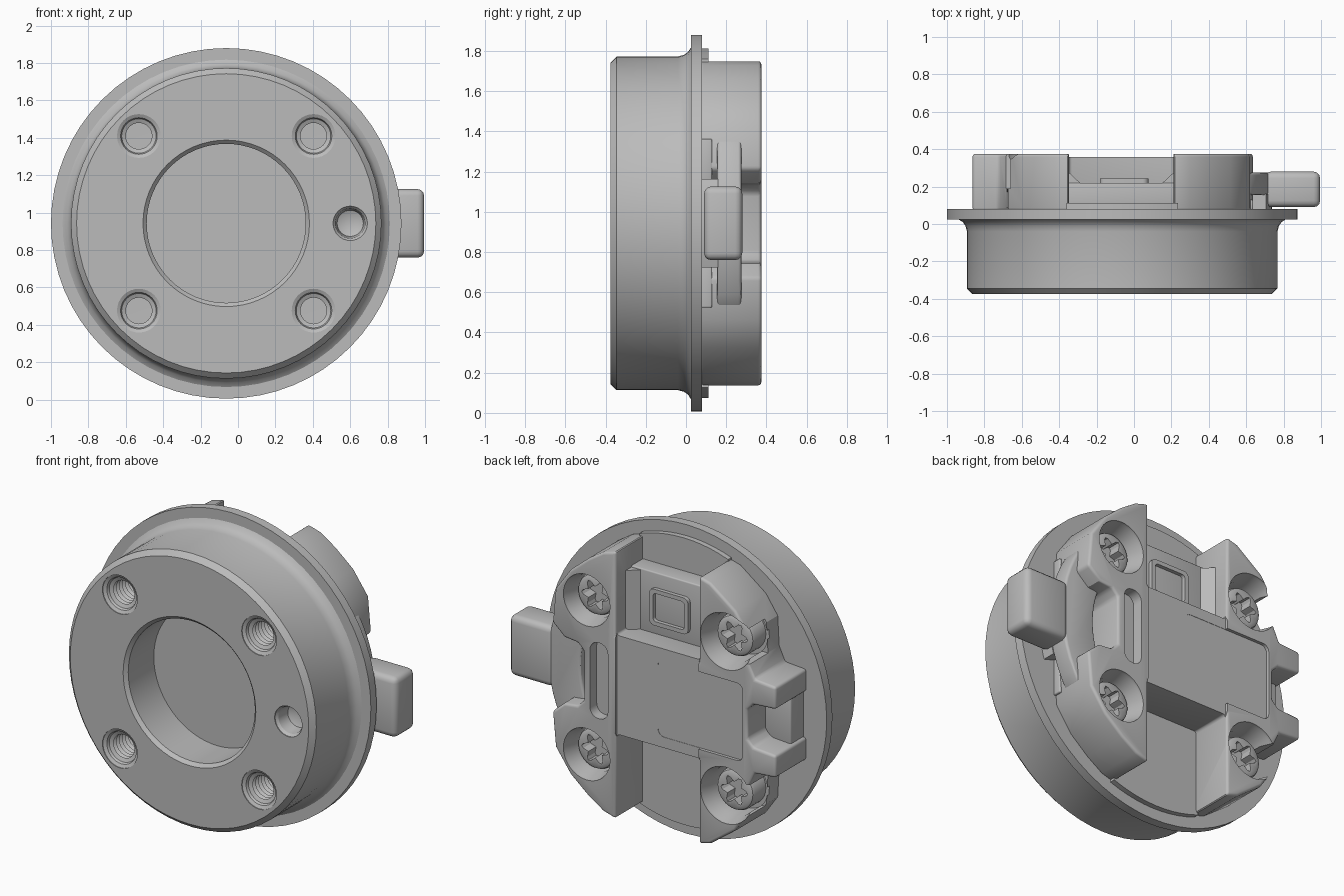
import bpy, bmesh, math
from mathutils import Vector

if "Cube" in bpy.data.objects:
    bpy.data.objects.remove(bpy.data.objects["Cube"])

CX, CZ = -0.063, 0.943      # axis of the round body
HOLE = 0.467                # screw offset from the axis
BACK = 0.375

grey = bpy.data.materials.new("plain grey")
grey.use_nodes = True
grey.diffuse_color = (0.5, 0.5, 0.5, 1)
grey.node_tree.nodes["Principled BSDF"].inputs["Base Color"].default_value = (0.5, 0.5, 0.5, 1)


def activate(ob):
    bpy.ops.object.select_all(action='DESELECT')
    ob.select_set(True)
    bpy.context.view_layer.objects.active = ob


def make(name, bm):
    bmesh.ops.recalc_face_normals(bm, faces=bm.faces)
    me = bpy.data.meshes.new(name)
    bm.to_mesh(me)
    bm.free()
    me.materials.append(grey)
    ob = bpy.data.objects.new(name, me)
    bpy.context.collection.objects.link(ob)
    return ob


def bevel(ob, width, segments=3):
    activate(ob)
    m = ob.modifiers.new("bevel", 'BEVEL')
    m.width, m.segments = width, segments
    m.limit_method, m.angle_limit = 'ANGLE', math.radians(35)
    bpy.ops.object.modifier_apply(modifier=m.name)
    return ob


def prism(name, pts, y0, y1, width=0):
    """Extrude an outline, given around the body axis, from y0 to y1."""
    bm = bmesh.new()
    face = bm.faces.new([bm.verts.new((CX + u, y0, CZ + v)) for u, v in pts])
    ext = bmesh.ops.extrude_face_region(bm, geom=[face])
    bmesh.ops.translate(bm, vec=(0, y1 - y0, 0),
                        verts=[g for g in ext["geom"] if isinstance(g, bmesh.types.BMVert)])
    ob = make(name, bm)
    return bevel(ob, width) if width else ob


def rect(u0, u1, v0, v1, r=0.0, n=5):
    if not r:
        return [(u0, v0), (u1, v0), (u1, v1), (u0, v1)]
    corners = [(u1 - r, v1 - r), (u0 + r, v1 - r), (u0 + r, v0 + r), (u1 - r, v0 + r)]
    return [(cu + r * math.cos((q + i / n) * math.pi / 2), cv + r * math.sin((q + i / n) * math.pi / 2))
            for q, (cu, cv) in enumerate(corners) for i in range(n + 1)]


def sector(r0, r1, a, n=12):
    angles = [math.radians(-a + 2 * a * i / n) for i in range(n + 1)]
    return ([(r1 * math.cos(t), r1 * math.sin(t)) for t in angles]
            + [(r0 * math.cos(t), r0 * math.sin(t)) for t in reversed(angles)])


def lathe(name, profile, u=0, v=0, steps=64):
    """Turn a (radius, y) profile around an axis parallel to y."""
    bm = bmesh.new()
    vs = [bm.verts.new((CX + u + r, y, CZ + v)) for r, y in profile]
    es = [bm.edges.new(p) for p in zip(vs, vs[1:])]
    bmesh.ops.spin(bm, geom=vs + es, cent=Vector((CX + u, 0, CZ + v)), axis=(0, 1, 0),
                   angle=2 * math.pi, steps=steps, use_duplicate=False)
    bmesh.ops.remove_doubles(bm, verts=bm.verts, dist=1e-5)
    return make(name, bm)


def cut(ob, cutters):
    for c in cutters:
        activate(ob)
        m = ob.modifiers.new("cut", 'BOOLEAN')
        m.operation, m.object, m.solver = 'DIFFERENCE', c, 'EXACT'
        bpy.ops.object.modifier_apply(modifier=m.name)
        bpy.data.objects.remove(c)


corners = [(su * HOLE, sv * HOLE) for su in (-1, 1) for sv in (-1, 1)]

# Round body with flange and front bore
body = lathe("round_body", [
    (0, -0.11), (0.425, -0.11), (0.425, -0.355), (0.445, -0.375), (0.80, -0.375),
    (0.83, -0.345), (0.83, -0.04), (0.838, -0.01), (0.852, 0.01), (0.875, 0.025),
    (0.937, 0.025), (0.937, 0.08), (0, 0.08)])

# Threaded front holes and locating dimple
thread = [(0.07 + 0.013 * (i % 2), -0.335 + 0.014 * i) for i in range(17)]
for u, v in corners:
    cut(body, [lathe("hole_cutter", [(0, -0.4), (0.117, -0.4), (0.117, -0.37), (0.098, -0.36),
                                     (0.092, -0.345)] + thread + [(0, -0.11)], u, v, 32)])
cut(body, [lathe("dimple_cutter", [(0, -0.4), (0.092, -0.4), (0.092, -0.37), (0.08, -0.355),
                                   (0.07, -0.28), (0, -0.25)], 0.663, 0, 32)])

# Groove floor plate, clipped from a disc
half = [math.radians(70 + 4 * i) for i in range(11)]
floor_pts = [(0.87 * math.cos(t), 0.87 * math.sin(t)) for t in half]
floor_pts += [(-u, -v) for u, v in floor_pts]
prism("groove_floor", floor_pts, 0.07, 0.112)

# H-shaped rear housing, upper half mirrored to the lower half
upper = [(0.49, 0.15), (0.53, 0.19), (0.62, 0.20), (0.70, 0.27), (0.68, 0.48), (0.58, 0.62),
         (0.46, 0.72), (0.36, 0.785), (0.275, 0.81), (0.275, 0.30), (-0.285, 0.30),
         (-0.285, 0.81), (-0.36, 0.79), (-0.53, 0.665), (-0.61, 0.55), (-0.62, 0.37),
         (-0.66, 0.285), (-0.80, 0.275), (-0.80, 0.14), (-0.65, 0.13), (-0.61, 0.09)]
outline = upper + [(u, -v) for u, v in reversed(upper)]
housing = prism("rear_housing", outline, 0.07, BACK, 0.016)

# Shallow centre recess, side slot and screw counterbores
cut(housing, [prism("recess_cutter", rect(-0.285, 0.275, -0.5, 0.5), 0.358, 0.5),
              prism("recess_end_cutter", rect(-0.58, 0.0, -0.235, 0.235, 0.04), 0.356, 0.5),
              prism("slot_cutter", rect(0.325, 0.445, -0.23, 0.23, 0.055), 0.31, 0.5)])
for u, v in corners:
    r = 0.155 if u > 0 else 0.17
    cut(housing, [lathe("bore_cutter", [(0, 0.17), (r - 0.02, 0.17), (r - 0.02, 0.30), (r, 0.36),
                                        (r + 0.01, 0.5), (0, 0.5)], u, v, 40)])

# Open sides of the outer counterbores
cut(housing, [prism("side_cutter", rect(-0.75, -0.50, s * HOLE - 0.10, s * HOLE + 0.10), 0.19, 0.5)
              for s in (-1, 1)])

# Low web inside the forked end
prism("fork_web", rect(-0.78, -0.58, -0.16, 0.16), 0.07, 0.20, 0.01)

# Raised pocket plate with sloped sides
prism("pocket_plate", rect(-0.29, 0.28, 0.28, 0.67), 0.08, 0.22, 0.008)
for side, u in ((1, 0.28), (-1, -0.29)):
    bm = bmesh.new()
    tri = [bm.verts.new((CX + u - side * d, y, CZ + 0.28)) for d, y in ((0, 0.215), (0.07, 0.215), (0, 0.28))]
    ext = bmesh.ops.extrude_face_region(bm, geom=[bm.faces.new(tri)])
    bmesh.ops.translate(bm, vec=(0, 0, 0.38),
                        verts=[g for g in ext["geom"] if isinstance(g, bmesh.types.BMVert)])
    make("pocket_slope", bm)

# Raised rounded frame in the pocket
frame = prism("pocket_frame", rect(-0.12, 0.14, 0.36, 0.58, 0.03), 0.21, 0.243)
cut(frame, [prism("frame_cutter", rect(-0.095, 0.115, 0.385, 0.555, 0.02), 0.2, 0.3)])

# Screws with lobed drive recesses
for u, v in corners:
    screw = lathe("screw", [(0, 0.08), (0.125, 0.08), (0.125, 0.27), (0.118, 0.285),
                            (0.10, 0.295), (0, 0.295)], u, v, 32)
    star = [(u + r * math.cos(t), v + r * math.sin(t)) for i in range(36)
            for t in [i * math.pi / 18] for r in [0.071 + 0.019 * math.cos(6 * t)]]
    cut(screw, [prism("drive_cutter", star, 0.22, 0.4)])

# Curved slider, its feet and the side tab
prism("slider", sector(0.58, 0.80, 31.5), 0.155, 0.275, 0.015)
for s in (-1, 1):
    prism("slider_foot", rect(0.60, 0.70, s * 0.31 - 0.11, s * 0.31 + 0.11), 0.075, 0.13, 0.008)
prism("slider_base", sector(0.56, 0.80, 16), 0.08, 0.16)
prism("side_tab", rect(0.76, 1.058, -0.183, 0.183), 0.09, 0.28, 0.035)

# Smooth curved faces, keep hard edges
for ob in list(bpy.context.scene.objects):
    if ob.type == 'MESH':
        activate(ob)
        bpy.ops.object.shade_smooth_by_angle(angle=math.radians(30))
